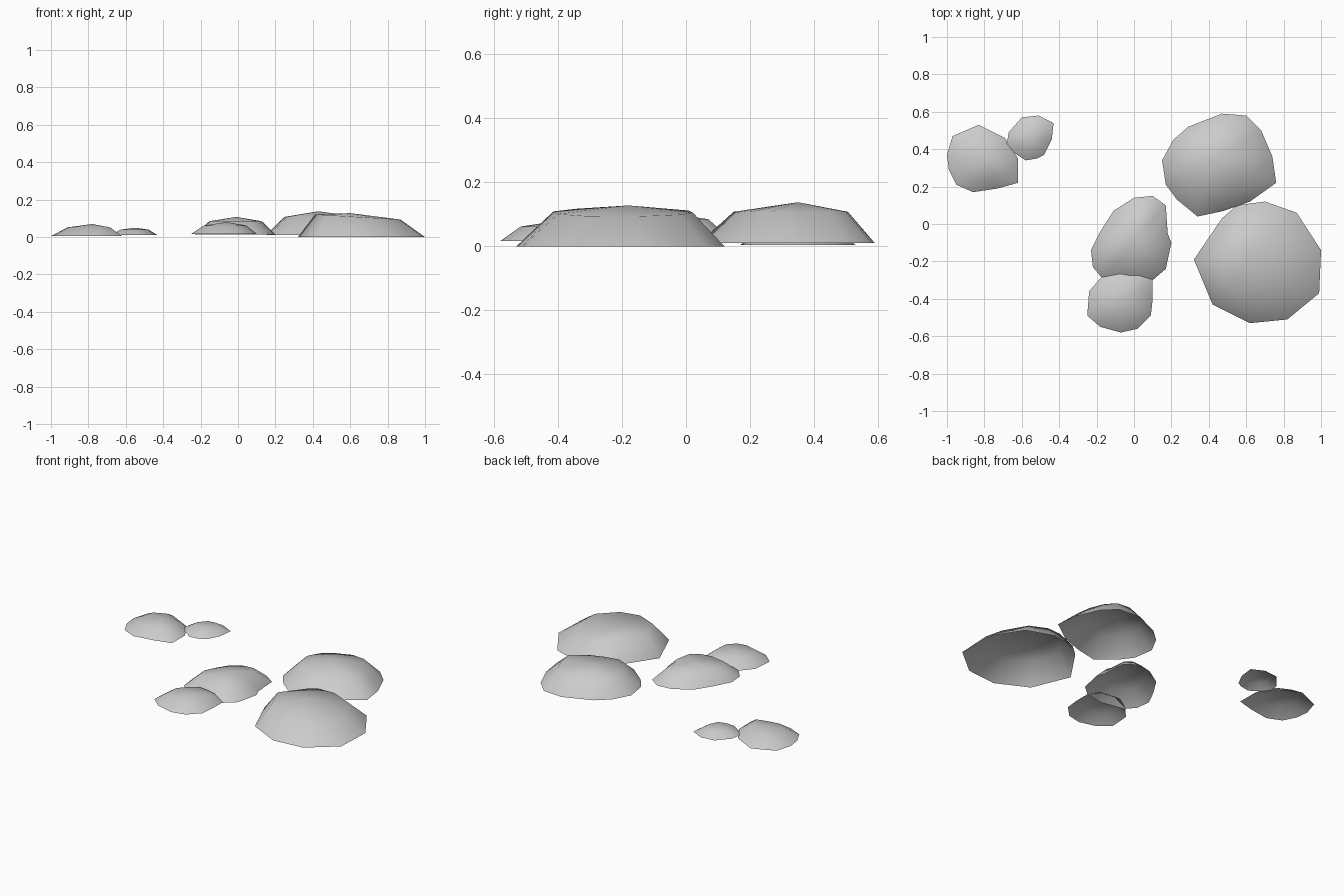
import bpy
import bmesh
from mathutils import Vector

default_cube = bpy.data.objects.get("Cube")
if default_cube:
    bpy.data.objects.remove(default_cube, do_unlink=True)

# One plain stone colour for every mound
stone = bpy.data.materials.new("stone grey")
stone.use_nodes = True
stone_colour = (0.6, 0.6, 0.6, 1)
stone.diffuse_color = stone_colour
shader = next(n for n in stone.node_tree.nodes if n.type == "BSDF_PRINCIPLED")
shader.inputs["Base Color"].default_value = stone_colour


def make_mound(name, outline, peak, rim_z, shoulder_z, shoulder_scale=.65, tilt=0):
    """Open, low-poly dome: uneven rim, one shoulder ring and a peak.

    The shoulder ring is the rim drawn in towards the peak, and tilt makes
    it rise or fall along x so that the mound leans to one side.
    """
    bm = bmesh.new()
    centre = Vector(peak[:2])
    top = bm.verts.new(peak)
    rim, shoulder = [], []
    for point in outline:
        corner = Vector(point)
        rim.append(bm.verts.new((*corner, rim_z)))
        inner = centre.lerp(corner, shoulder_scale)
        height = shoulder_z + tilt * (inner.x - centre.x)
        shoulder.append(bm.verts.new((*inner, height)))

    # Side walls, then the fan closing the top
    count = len(outline)
    for i in range(count):
        j = (i + 1) % count
        bm.faces.new((rim[i], rim[j], shoulder[j], shoulder[i]))
        bm.faces.new((shoulder[i], shoulder[j], top))

    # Every face of the shell looks upwards
    bm.normal_update()
    for face in bm.faces:
        face.smooth = True
        if face.normal.z < 0:
            face.normal_flip()

    mesh = bpy.data.meshes.new(name)
    bm.to_mesh(mesh)
    bm.free()
    mesh.materials.append(stone)
    mound = bpy.data.objects.new(name, mesh)
    bpy.context.collection.objects.link(mound)
    return mound


# Pair of small mounds at the back right
make_mound("outer_small_mound",
           [(-.83, .53), (-.69, .46), (-.62, .35), (-.62, .22), (-.73, .19),
            (-.86, .17), (-.95, .21), (-.99, .29), (-1, .37), (-.97, .47)],
           peak=(-.78, .34, .07), rim_z=.005, shoulder_z=.052, shoulder_scale=.6)
make_mound("inner_small_mound",
           [(-.6, .57), (-.51, .58), (-.43, .54), (-.44, .45), (-.48, .37),
            (-.52, .35), (-.58, .34), (-.64, .38), (-.68, .43), (-.67, .49)],
           peak=(-.55, .46, .05), rim_z=.01, shoulder_z=.04, shoulder_scale=.6)

# Pair of medium mounds in the middle
make_mound("middle_mound",
           [(0, .14), (.1, .15), (.17, .1), (.18, -.05), (.2, -.1), (.17, -.24),
            (.1, -.3), (-.02, -.32), (-.17, -.29), (-.22, -.23), (-.23, -.14),
            (-.18, -.04), (-.11, .07)],
           peak=(-.01, -.08, .108), rim_z=.014, shoulder_z=.085)
make_mound("front_mound",
           [(-.18, -.29), (-.24, -.36), (-.25, -.49), (-.18, -.55), (-.07, -.58),
            (.02, -.56), (.09, -.49), (.1, -.4), (.1, -.3), (.05, -.24), (-.08, -.22)],
           peak=(-.06, -.4, .08), rim_z=.017, shoulder_z=.062)

# Pair of large mounds on the left
make_mound("back_large_mound",
           [(.47, .59), (.6, .58), (.68, .5), (.74, .36), (.76, .22), (.62, .12),
            (.48, .07), (.34, .04), (.23, .13), (.17, .21), (.15, .34),
            (.21, .45), (.29, .52)],
           peak=(.43, .35, .138), rim_z=.01, shoulder_z=.108)
make_mound("front_large_mound",
           [(.7, .12), (.87, .06), (1, -.14), (.99, -.37), (.82, -.51),
            (.62, -.53), (.42, -.43), (.32, -.19), (.47, .03), (.55, .1)],
           peak=(.6, -.18, .128), rim_z=0, shoulder_z=.11, shoulder_scale=.67, tilt=-.06)
